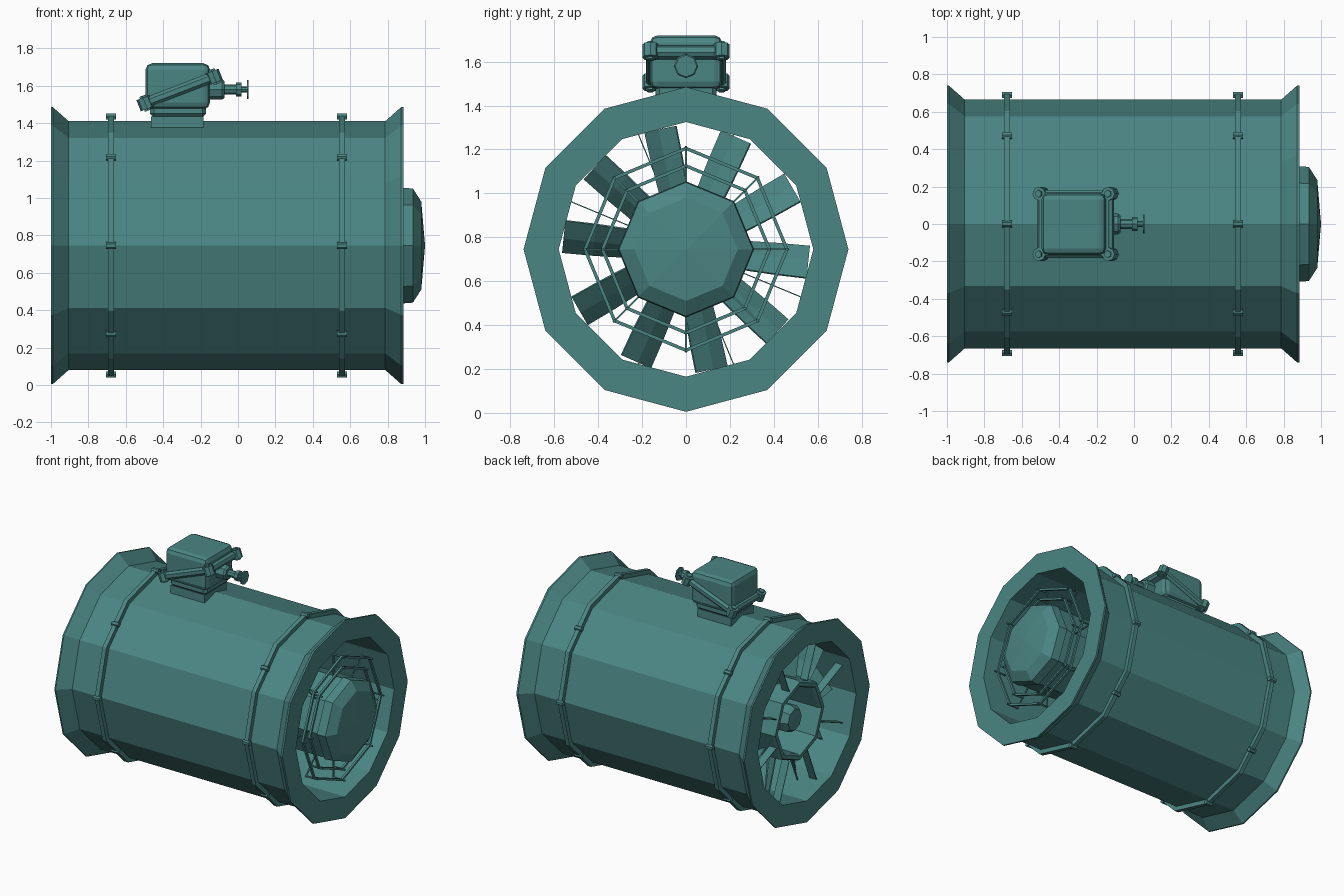
import bpy, bmesh
from math import sin, cos, pi, radians
from mathutils import Matrix, Vector

if "Cube" in bpy.data.objects:
    bpy.data.objects.remove(bpy.data.objects["Cube"])

ZC = 0.745  # height of the duct axis
teal = bpy.data.materials.new("teal_paint")
teal.diffuse_color = (0.07, 0.24, 0.23, 1)
teal.use_nodes = True
teal.node_tree.nodes["Principled BSDF"].inputs["Base Color"].default_value = teal.diffuse_color


def finish(name, bm):
    bmesh.ops.remove_doubles(bm, verts=bm.verts, dist=1e-5)
    bmesh.ops.recalc_face_normals(bm, faces=bm.faces)
    me = bpy.data.meshes.new(name)
    bm.to_mesh(me)
    bm.free()
    me.materials.append(teal)
    ob = bpy.data.objects.new(name, me)
    bpy.context.collection.objects.link(ob)
    return ob


def lathe(name, profile, n, closed=False, center=(0, ZC)):
    """Spin (x, radius) points around the x direction, one corner pointing up."""
    bm = bmesh.new()
    loops = [[bm.verts.new((x, center[0] + r * sin(2 * pi * k / n),
                            center[1] + r * cos(2 * pi * k / n))) for k in range(n)]
             for x, r in profile]
    pairs = list(zip(loops, loops[1:]))
    if closed:
        pairs.append((loops[-1], loops[0]))
    for a, b in pairs:
        for k in range(n):
            j = (k + 1) % n
            bm.faces.new((a[k], a[j], b[j], b[k]))
    return finish(name, bm)


def box(bm, size, matrix):
    bmesh.ops.create_cube(bm, size=1, matrix=matrix @ Matrix.Diagonal((*size, 1)))


def box_part(name, size, matrix, bevel=0, segments=1):
    bm = bmesh.new()
    box(bm, size, matrix)
    ob = finish(name, bm)
    if bevel:
        m = ob.modifiers.new("bevel", 'BEVEL')
        m.width, m.segments = bevel, segments
    return ob


def rod(bm, r, length, matrix, n=8):
    bmesh.ops.create_cone(bm, cap_ends=True, segments=n, radius1=r, radius2=r,
                          depth=length, matrix=matrix)


def around(angle):
    """Frame at the duct axis whose local z points outward at the angle."""
    return Matrix.Translation((0, 0, ZC)) @ Matrix.Rotation(angle, 4, 'X')


T = Matrix.Translation
ALONG_X = Matrix.Rotation(pi / 2, 4, 'Y')

# Twelve-sided duct with flared ends and an inner liner
lathe("duct_casing", [(-1, .58), (-1, .74), (-.99, .74), (-.905, .665), (.787, .665),
                      (.872, .74), (.885, .74), (.885, .58)], 12, closed=True)

# Joint bands with bolts
for name, x in (("left", -.68), ("right", .555)):
    lathe(name + "_joint_band", [(x - .016, .65), (x - .016, .698),
                                 (x + .016, .698), (x + .016, .65)], 12, closed=True)
    bm = bmesh.new()
    for k in range(8):
        radius = .69 if k % 2 == 0 else .668
        rod(bm, .018, .054, around(k * pi / 4) @ T((x, 0, radius)) @ ALONG_X, 6)
    finish(name + "_band_bolts", bm)

# Motor with domed end cap
lathe("motor_housing", [(-.6, 0), (-.6, .28), (-.57, .3), (.87, .3), (.87, .31), (.935, .305),
                        (.98, .235), (1.0, 0)], 8)

# Open fan hub at the inlet
lathe("fan_hub", [(-.92, .25), (-.94, .26), (-.94, .29), (-.92, .3), (-.6, .3),
                  (-.6, .25)], 8, closed=True)
lathe("hub_boss", [(-.6, .1), (-.87, .1), (-.9, .08), (-.9, 0)], 8)

# Ten pitched blades
bm = bmesh.new()
for k in range(10):
    frame = around(radians(12 - 36 * k))
    rings = []
    for r, chord, pitch in ((.27, .2, 50), (.42, .2, 45), (.56, .19, 40)):
        p = radians(pitch)
        # local -y is clockwise seen from the outlet end
        along = Vector((sin(p), cos(p), 0))
        normal = Vector((cos(p), -sin(p), 0))
        mid = Vector((-.75, 0, r))
        rings.append([bm.verts.new(frame @ (mid + along * chord * u / 2 + normal * t))
                      for u, t in ((-1, .004), (0, .014), (1, .004),
                                   (1, -.004), (0, .0), (-1, -.004))])
    for a, b in zip(rings, rings[1:]):
        for i in range(6):
            j = (i + 1) % 6
            bm.faces.new((a[i], a[j], b[j], b[i]))
    bm.faces.new(rings[0])
    bm.faces.new(rings[-1])
finish("fan_blades", bm)

# Thin radial struts carrying the hub
bm = bmesh.new()
for k in range(8):
    box(bm, (.06, .005, .31), around((k + .5) * pi / 4) @ T((-.9, 0, .435)))
finish("hub_struts", bm)

# Octagonal guard rings with short support pins
for name, r in (("inner", .38), ("outer", .46)):
    lathe(name + "_guard_ring", [(.85, r - .008), (.85, r + .008), (.866, r + .008),
                                 (.866, r - .008)], 8, closed=True)
bm = bmesh.new()
for k in range(8):
    for r in (.38, .46):
        rod(bm, .007, .1, around(k * pi / 4) @ T((.835, 0, r)) @ ALONG_X, 6)
    box(bm, (.008, .008, .18), around(k * pi / 4) @ T((.79, 0, .38)))
finish("guard_pins", bm)

# Terminal box: saddle, neck and rounded body
box_part("box_saddle", (.28, .26, .075), T((-.325, 0, 1.3975)))
box_part("box_neck", (.3, .28, .07), T((-.32, 0, 1.465)), .02)
box_part("box_body", (.345, .33, .245), T((-.322, 0, 1.5975)), .035, 2)

# Sloping lid flange with corner screws
tilt = T((-.312, 0, 1.577)) @ Matrix.Rotation(radians(-21), 4, 'Y')
box_part("box_lid_flange", (.43, .365, .055), tilt, .015)
bm = bmesh.new()
for sx in (-1, 1):
    for sy in (-1, 1):
        spot = tilt @ T((sx * .198, sy * .162, 0))
        rod(bm, .037, .064, spot)
        rod(bm, .02, .085, spot, 6)
finish("lid_corner_screws", bm)

# Cable gland
lathe("cable_gland", [(-.16, 0), (-.16, .055), (-.085, .055), (-.072, .045), (-.072, .026),
                      (-.01, .026), (-.01, .038), (.018, .038), (.018, .016), (.048, .016),
                      (.048, .05), (.056, .05), (.056, 0)], 8, center=(0, 1.58))
